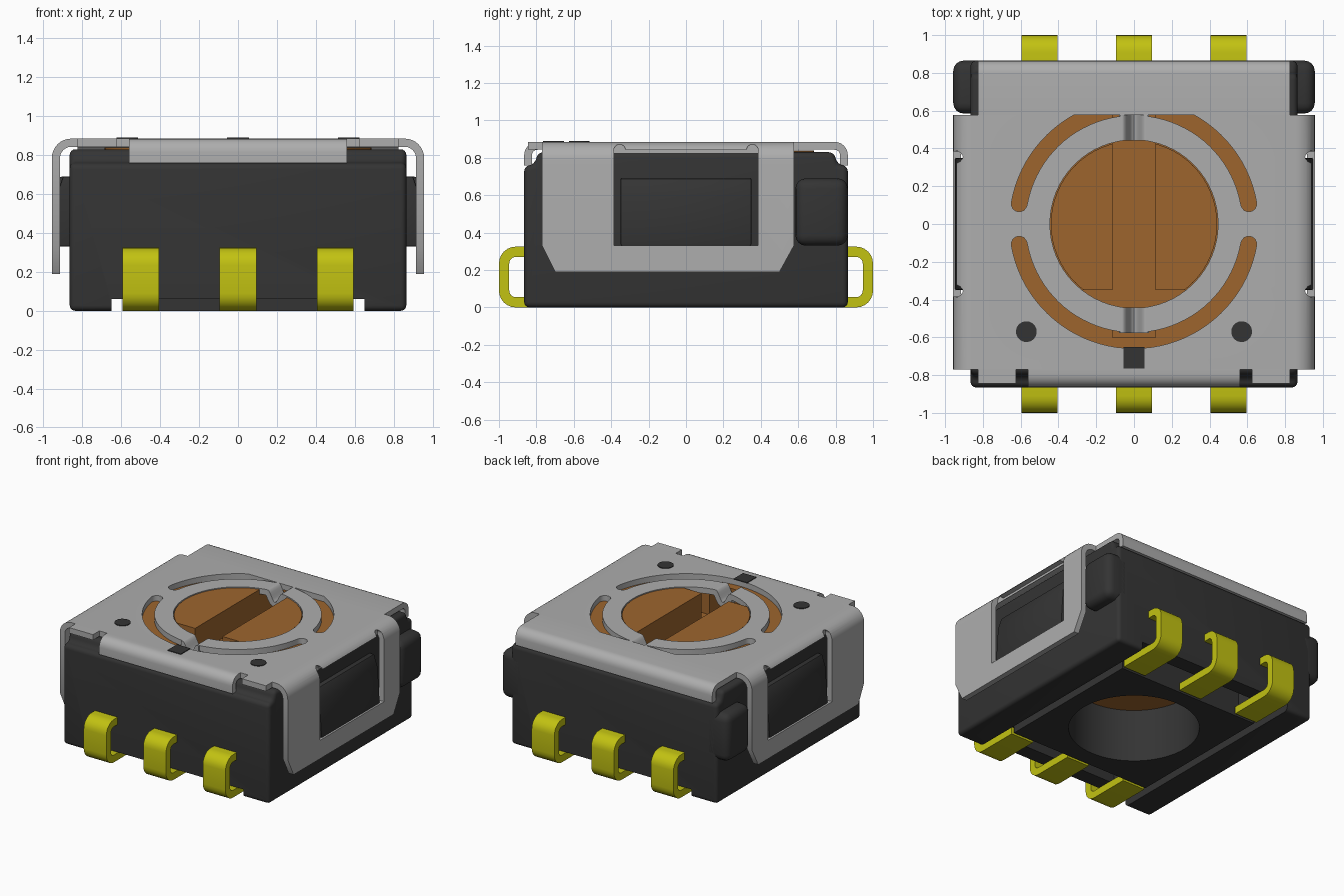
import bpy, bmesh
from math import pi, sin, cos, radians
from mathutils import Vector

cube = bpy.data.objects.get("Cube")
if cube:
    bpy.data.objects.remove(cube, do_unlink=True)


def material(name, rgb):
    m = bpy.data.materials.new(name)
    m.use_nodes = True
    m.diffuse_color = (*rgb, 1)
    m.node_tree.nodes["Principled BSDF"].inputs["Base Color"].default_value = (*rgb, 1)
    return m


STEEL = material("grey steel", (0.42, 0.42, 0.42))
BLACK = material("dark plastic", (0.034, 0.034, 0.034))
BROWN = material("copper brown", (0.34, 0.13, 0.027))
GOLD = material("yellow plating", (0.54, 0.54, 0.006))


def prism(name, pts, axis, lo, hi, mat=None):
    """Extrude a 2D outline along an axis."""
    place = {"x": lambda u, v, w: (w, u, v),
             "y": lambda u, v, w: (u, w, v),
             "z": lambda u, v, w: (u, v, w)}[axis]
    bm = bmesh.new()
    rings = [[bm.verts.new(place(u, v, w)) for u, v in pts] for w in (lo, hi)]
    for ring in rings:
        bm.faces.new(ring)
    a, b = rings
    for i in range(len(pts)):
        bm.faces.new((a[i - 1], a[i], b[i], b[i - 1]))
    bmesh.ops.recalc_face_normals(bm, faces=bm.faces)
    mesh = bpy.data.meshes.new(name)
    bm.to_mesh(mesh)
    bm.free()
    ob = bpy.data.objects.new(name, mesh)
    bpy.context.collection.objects.link(ob)
    if mat:
        mesh.materials.append(mat)
    return ob


def box(name, x, y, z, mat=None):
    return prism(name, [(x[0], y[0]), (x[1], y[0]), (x[1], y[1]), (x[0], y[1])], "z", *z, mat)


def arc(r, start, end, n, c=(0, 0)):
    return [(c[0] + r * cos(radians(start + (end - start) * i / n)),
             c[1] + r * sin(radians(start + (end - start) * i / n))) for i in range(n + 1)]


def disc(name, r, z, mat=None, c=(0, 0), n=64, axis="z"):
    return prism(name, arc(r, 0, 360, n, c)[:-1], axis, *z, mat)


def fillet(pts, r, n=6):
    """Round the right-angled inner points of an open path."""
    pts = [Vector(p) for p in pts]
    out = [pts[0]]
    for p, c, q in zip(pts, pts[1:], pts[2:]):
        d1, d2 = (p - c).normalized(), (q - c).normalized()
        centre = c + r * (d1 + d2)
        out += [centre - r * (d2 * cos(i * pi / 2 / n) + d1 * sin(i * pi / 2 / n)) for i in range(n + 1)]
    return out + [pts[-1]]


def sheet(name, path, t, axis, lo, hi, mat):
    """Bent sheet: an open path thickened to its right side."""
    path = [Vector(p) for p in path]
    inner = []
    for i, p in enumerate(path):
        d = (path[min(i + 1, len(path) - 1)] - path[max(i - 1, 0)]).normalized()
        inner.append(p + t * Vector((d.y, -d.x)))
    return prism(name, path + inner[::-1], axis, lo, hi, mat)


def apply(ob, mod):
    bpy.context.view_layer.objects.active = ob
    bpy.ops.object.modifier_apply(modifier=mod.name)


def bevel(ob, width, segments=4):
    m = ob.modifiers.new("bevel", "BEVEL")
    m.width, m.segments = width, segments
    apply(ob, m)


def cut(ob, *cutters):
    for c in cutters:
        m = ob.modifiers.new("cut", "BOOLEAN")
        m.operation, m.solver, m.object = "DIFFERENCE", "EXACT", c
        apply(ob, m)
        bpy.data.objects.remove(c, do_unlink=True)


# Housing with stepped front and back top edges
W = 0.865
body = prism("housing", [(-W, 0), (W, 0), (W, 0.755), (0.81, 0.765), (0.79, 0.83),
                         (-0.79, 0.83), (-0.81, 0.765), (-W, 0.755)], "x", -W, W, BLACK)
bevel(body, 0.03)
cut(body, disc("rotor_cavity", 0.69, (0.4, 1)), disc("bottom_hole", 0.45, (-0.1, 0.5)))
for s in (-1, 1):
    y = sorted((s * 0.58, s * 1.0))
    pocket = sorted((s * 0.58, s * 0.75))
    groove = sorted((s * 0.59, s * 0.65))
    cut(body, box("lead_slot", (-0.65, 0.65), y, (-0.1, 0.06)),
        box("pocket", (-0.45, 0.45), pocket, (-0.1, 0.4)),
        box("groove", groove, (-1, 1), (-0.1, 0.06)))
    box("pocket_plate", (-0.46, 0.46), sorted((s * 0.57, s * 0.76)), (0.385, 0.42), BROWN)

# Side bosses and rear corner blocks
for side, s in (("left", 1), ("right", -1)):
    boss = prism(side + "_side_boss", [(s * 0.8, 0.33), (s * 0.948, 0.33), (s * 0.93, 0.60),
                                       (s * 0.9, 0.69), (s * 0.8, 0.69)], "y", -0.35, 0.35, BLACK)
    bevel(boss, 0.008, 2)
    block = box(side + "_rear_block", sorted((s * 0.75, s * 0.957)), (0.585, W), (0.33, 0.69), BLACK)
    bevel(block, 0.055)

# Rotor with screwdriver slot and flat
rotor = disc("rotor_flange", 0.685, (0.4, 0.84), BROWN)
knob = disc("rotor_knob", 0.44, (0.5, 0.88), BROWN)
for part in (rotor, knob):
    cut(part, box("slot", (-0.115, 0.115), (-0.6, 0.6), (0.68, 1)))
    cut(part, box("flat", (-0.27, 0.27), (-0.445, -0.35), (0.68, 1)))

# Steel cover: saddle with legs, rear lip and front lip
T, TOP, X = 0.042, 0.885, 0.957
saddle = sheet("cover_saddle", fillet([(-X, 0.19), (-X, TOP), (X, TOP), (X, 0.19)], 0.1, 8),
               T, "y", -0.77, 0.577, STEEL)
cut(saddle, disc("knob_hole", 0.445, (0.7, 1)))
for s in (0, 180):
    ends = [arc(0.042, a + b, a + b + 180, 8, (0.617 * cos(radians(a)), 0.617 * sin(radians(a))))
            for a, b in ((s + 170, 0), (s + 10, 180))]
    cut(saddle, prism("arc_slot", arc(0.659, s + 10, s + 170, 40) + ends[0][1:-1]
                      + arc(0.575, s + 170, s + 10, 40) + ends[1][1:-1], "z", 0.7, 1))
cut(saddle, box("detent_gap", (-0.06, 0.06), (-0.6, 0.6), (0.7, 1)))
for s in (-1, 1):
    xs = sorted((s * 0.9, s * 1.0))
    cut(saddle, box("window", xs, (-0.385, 0.385), (0.33, 0.842)))
    for y in (-0.355, 0.355):
        cut(saddle, disc("relief", 0.032, xs, c=(y, 0.84), n=16, axis="x"))
    for edge, inset in ((-0.77, -0.70), (0.577, 0.50)):
        out = edge + (edge - inset)
        cut(saddle, prism("leg_chamfer", [(inset, 0.19), (inset, 0.1), (out, 0.1),
                                          (out, 0.47), (edge, 0.33)], "x", *xs))
sheet("cover_rear_lip", fillet([(0.577, TOP), (W, TOP), (W, 0.76)], 0.07), T, "x", -0.826, 0.826, STEEL)
sheet("cover_front_lip", fillet([(-W, 0.76), (-W, TOP), (-0.77, TOP)], 0.07), T, "x", -0.56, 0.56, STEEL)
for side, s in (("left", 1), ("right", -1)):
    box(side + "_front_ear", sorted((s * 0.625, s * 0.826)), (-0.845, -0.77), (TOP - T, TOP), STEEL)

# Detents pressed down into the rotor slot
dip = [(-0.075, TOP)] + [(x / 100, TOP - 0.04 * (1 + cos(x * pi / 6))) for x in range(-6, 7)] + [(0.075, TOP)]
for where, y in (("front", (-0.578, -0.442)), ("rear", (0.442, 0.578))):
    sheet(where + "_detent", dip, T, "y", *y, STEEL)

# Printed index marks
for side, x in (("left", 0.57), ("right", -0.57)):
    disc(side + "_dot_mark", 0.055, (TOP - 0.002, TOP + 0.005), BLACK, (x, -0.57), 32)
box("index_mark", (-0.056, 0.056), (-0.765, -0.652), (TOP - 0.002, TOP + 0.005), BLACK)

# Six C-shaped leads
for where, s in (("front", -1), ("rear", 1)):
    for i, x in enumerate((-0.5, 0, 0.5)):
        path = fillet([(0.8, 0.325), (1, 0.325), (1, 0), (0.6, 0)], 0.09)
        lead = sheet(f"{where}_lead_{i + 1}", path, 0.055, "x", x - 0.095, x + 0.095, GOLD)
        if s < 0:
            lead.data.transform(((1, 0, 0, 0), (0, -1, 0, 0), (0, 0, 1, 0), (0, 0, 0, 1)))
            lead.data.flip_normals()

# Smooth rounded faces, keep edges sharp
bpy.ops.object.select_all(action="DESELECT")
for ob in bpy.context.scene.objects:
    if ob.type == "MESH":
        ob.select_set(True)
        bpy.context.view_layer.objects.active = ob
bpy.ops.object.shade_smooth_by_angle(angle=radians(32))
